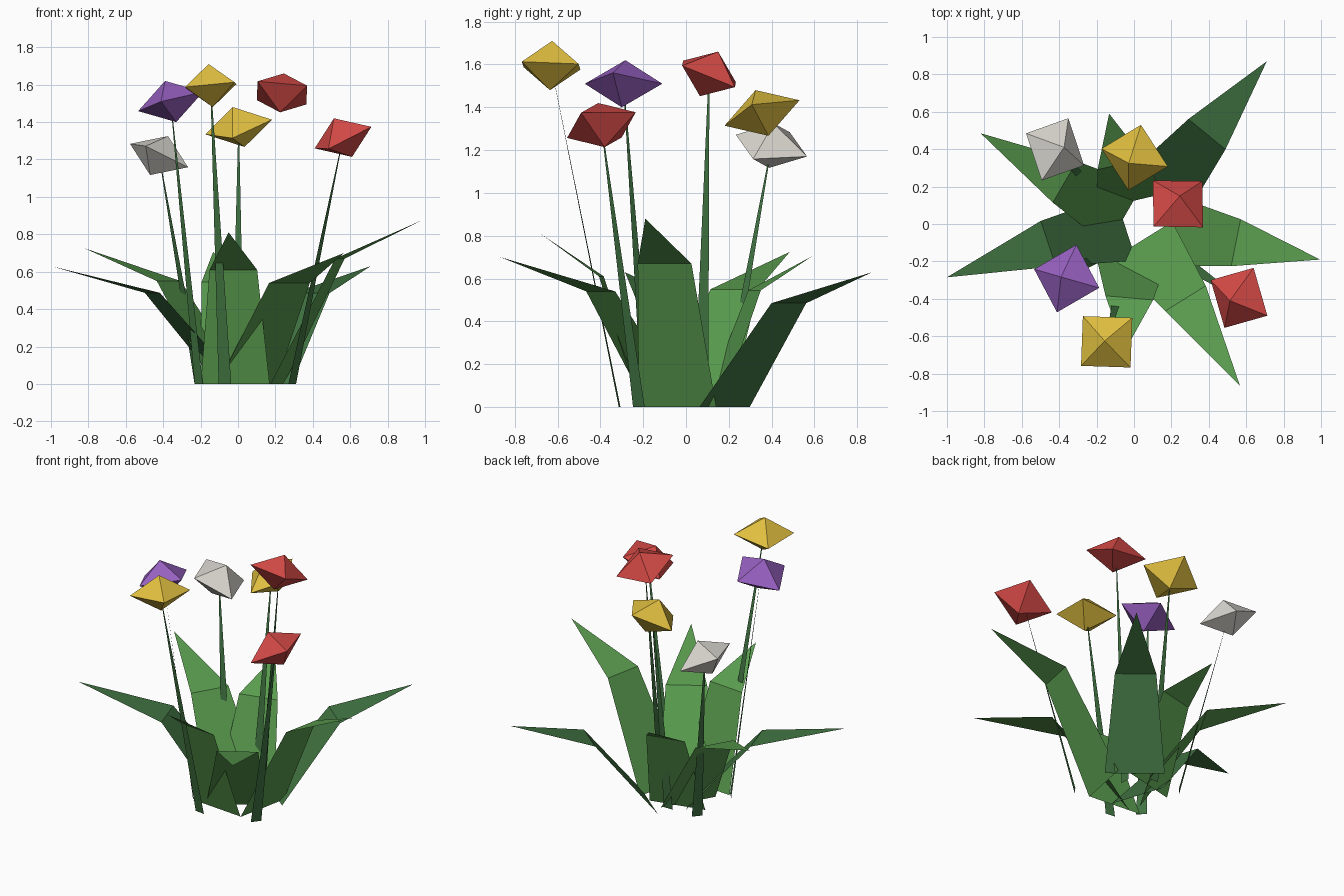
import bpy, math
from mathutils import Vector

if "Cube" in bpy.data.objects:
    bpy.data.objects.remove(bpy.data.objects["Cube"])


def material(name, rgb):
    m = bpy.data.materials.new(name)
    m.diffuse_color = (*rgb, 1)
    m.use_nodes = True
    m.node_tree.nodes["Principled BSDF"].inputs["Base Color"].default_value = m.diffuse_color
    return m


LEAF = material("leaf green", (0.102, 0.335, 0.078))
DARK = material("dark green", (0.052, 0.172, 0.053))
RED = material("petal red", (0.66, 0.068, 0.062))
YELLOW = material("petal yellow", (0.76, 0.53, 0.052))
PURPLE = material("petal purple", (0.31, 0.118, 0.53))
WHITE = material("petal white", (0.70, 0.68, 0.63))


def add_object(name, verts, faces, mat):
    mesh = bpy.data.meshes.new(name)
    mesh.from_pydata(verts, [], faces)
    mesh.materials.append(mat)
    obj = bpy.data.objects.new(name, mesh)
    bpy.context.collection.objects.link(obj)


def leaf(name, base, mid, tip, mat):
    """Flat folded blade: tapering lower panel, then a pointed upper panel."""
    base, mid, tip = Vector((*base, 0)), Vector(mid), Vector(tip)
    d = tip - mid
    side = Vector((-d.y, d.x, 0)).normalized()
    verts = [base - side * 0.185, base + side * 0.185,
             mid + side * 0.128, mid - side * 0.128, tip]
    add_object(name, verts, [(0, 1, 2, 3), (3, 2, 4)], mat)


def flower(name, bottom, top, yaw, base, across, mat):
    """Tilted four-sided double pyramid on a flat, tapering stem."""
    bottom, top = Vector(bottom), Vector(top)
    centre, axis = (bottom + top) / 2, (top - bottom).normalized()
    turn = Vector((0, 0, 1)).rotation_difference(axis)
    ring = []
    for i in range(4):
        a = math.radians(yaw + 90 * i)
        ring.append(centre + turn @ Vector((math.cos(a), math.sin(a), 0)) * 0.188)
    faces = []
    for i in range(4):
        j = (i + 1) % 4
        faces += [(i, j, 4), (j, i, 5)]
    add_object(name + "_head", ring + [top, bottom], faces, mat)

    # stem strip up to the middle of the head
    base = Vector((*base, 0))
    side = Vector((*across, 0)).normalized()
    verts = [base - side * 0.034, base + side * 0.034,
             centre + side * 0.002, centre - side * 0.002]
    add_object(name + "_stem", verts, [(0, 1, 2, 3)], DARK)


# leaves: base centre, fold centre, tip
leaf("leaf_back_right", (0.145, 0.18), (0.39, 0.48, 0.485), (0.71, 0.87, 0.63), DARK)
leaf("leaf_right", (0.21, -0.04), (0.545, -0.10, 0.67), (0.995, -0.19, 0.88), LEAF)
leaf("leaf_front_right", (0.047, -0.085), (0.275, -0.398, 0.54), (0.567, -0.866, 0.70), LEAF)
leaf("leaf_front", (-0.015, -0.20), (-0.025, -0.395, 0.61), (-0.05, -0.68, 0.81), LEAF)
leaf("leaf_left", (-0.045, -0.02), (-0.458, -0.105, 0.487), (-1.0, -0.285, 0.63), DARK)
leaf("leaf_back_left", (-0.048, 0.045), (-0.37, 0.225, 0.55), (-0.82, 0.485, 0.725), LEAF)
leaf("leaf_back", (-0.02, 0.12), (-0.07, 0.32, 0.545), (-0.133, 0.59, 0.705), LEAF)

# flowers: head bottom, head top, twist, stem base, stem width direction
flower("purple_flower", (-0.33, -0.30, 1.40), (-0.39, -0.283, 1.62), 74,
       (-0.21, -0.18), (0.65, -0.75), PURPLE)
flower("front_yellow_flower", (-0.135, -0.635, 1.48), (-0.157, -0.625, 1.71), 43,
       (-0.07, -0.31), (1, -0.12), YELLOW)
flower("back_red_flower", (0.225, 0.065, 1.452), (0.245, 0.15, 1.66), 45,
       (0.13, 0.07), (0, 1), RED)
flower("right_red_flower", (0.61, -0.38, 1.214), (0.513, -0.41, 1.42), -29,
       (0.29, -0.22), (0.6, 0.8), RED)
flower("back_yellow_flower", (0.035, 0.385, 1.267), (-0.028, 0.325, 1.48), -13,
       (0.0, 0.19), (1, 0), YELLOW)
flower("white_flower", (-0.47, 0.388, 1.117), (-0.374, 0.41, 1.325), -26,
       (-0.21, 0.18), (0.65, 0.75), WHITE)
